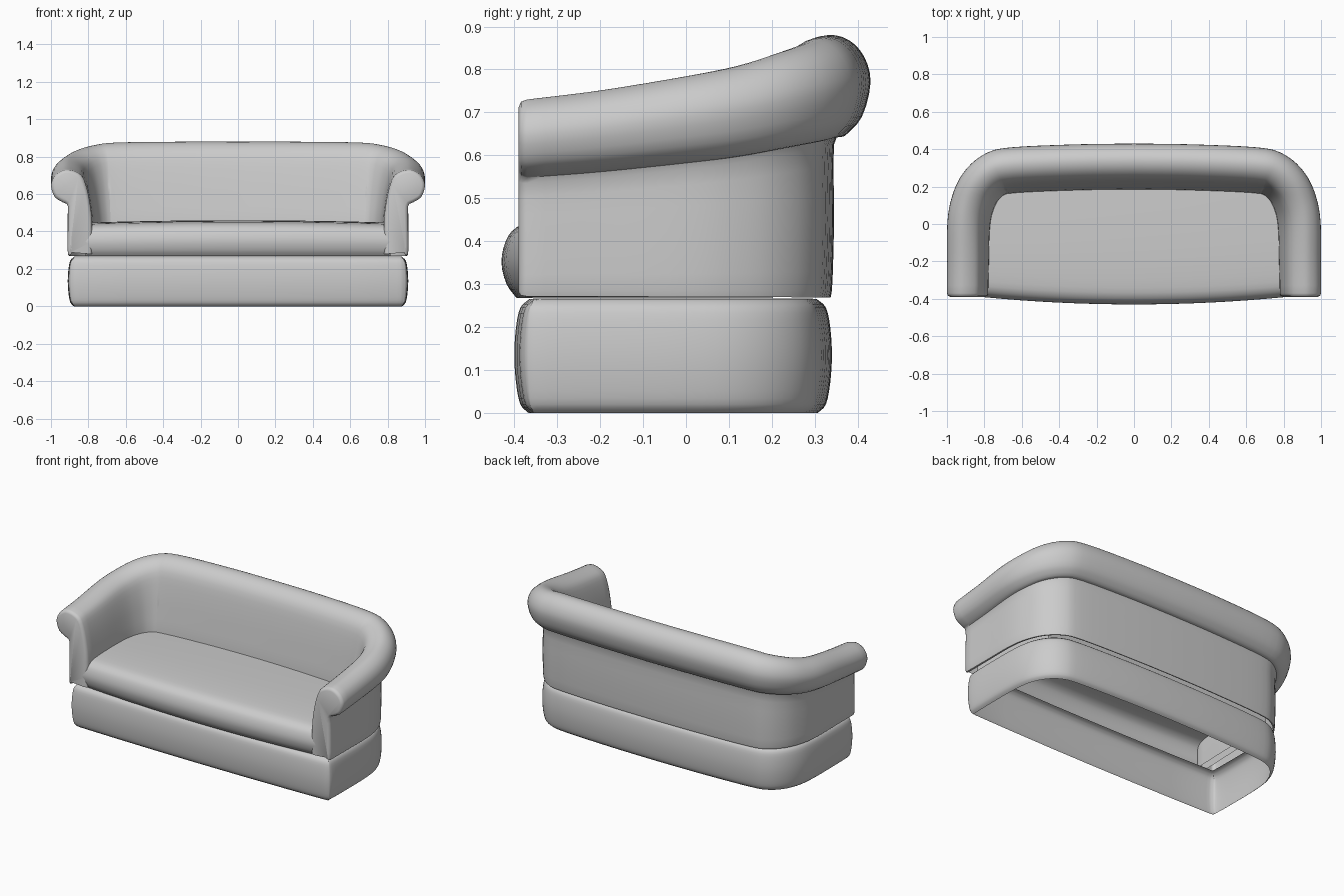
import bpy, bmesh
from mathutils import Vector

if "Cube" in bpy.data.objects:
    bpy.data.objects.remove(bpy.data.objects["Cube"])


def spline(pts, n):
    """Catmull-Rom resampling of an open point list."""
    p = [Vector(q) for q in pts]
    p = [2 * p[0] - p[1]] + p + [2 * p[-1] - p[-2]]
    out = []
    for i in range(1, len(p) - 2):
        a, b, c, d = p[i - 1:i + 3]
        for k in range(n):
            t = k / n
            out.append(0.5 * (2 * b + (c - a) * t + (2 * a - 5 * b + 4 * c - d) * t * t
                              + (3 * b - a - 3 * c + d) * t ** 3))
    return out + [p[-2]]


def normals(pts, closed=False):
    """Right-hand normals of a 2D polyline."""
    n, res = len(pts), []
    for i in range(n):
        a = pts[(i - 1) % n] if closed or i > 0 else pts[0]
        b = pts[(i + 1) % n] if closed or i < n - 1 else pts[-1]
        d = (b - a).normalized()
        res.append(Vector((d.y, -d.x)))
    return res


def loft(name, rings, closed=False, caps=False):
    """Skin a list of rings; closed joins each ring into a loop."""
    bm = bmesh.new()
    vs = [[bm.verts.new(p) for p in r] for r in rings]
    n = len(rings[0])
    for a, b in zip(vs, vs[1:]):
        for i in range(n if closed else n - 1):
            j = (i + 1) % n
            bm.faces.new((a[i], a[j], b[j], b[i]))
    if caps:
        bm.faces.new(vs[0])
        bm.faces.new(vs[-1][::-1])
    bmesh.ops.recalc_face_normals(bm, faces=bm.faces)
    me = bpy.data.meshes.new(name)
    bm.to_mesh(me)
    bm.free()
    ob = bpy.data.objects.new(name, me)
    bpy.context.collection.objects.link(ob)
    bpy.ops.object.select_all(action='DESELECT')
    bpy.context.view_layer.objects.active = ob
    ob.select_set(True)
    bpy.ops.object.shade_smooth_by_angle(angle=0.8)
    return ob


def mirror_path(half):
    """Right half ending on x = 0 -> full path from right to left."""
    return half + [Vector((-p.x, p.y)) for p in reversed(half[:-1])]


# Skirt: bulging hollow band, open at the bottom
half = spline([(0.85, -0.388), (0.885, -0.38), (0.905, -0.35), (0.91, -0.2), (0.908, 0.0),
               (0.89, 0.13), (0.84, 0.23), (0.76, 0.295), (0.64, 0.32), (0.3, 0.336), (0, 0.34)], 4)
outline = mirror_path(half) + [Vector((x, -0.4 + 0.012 * (x / 0.85) ** 2))
                               for x in (-0.6, -0.3, 0, 0.3, 0.6)]
nrm = normals(outline, True)
bulge = spline([(-0.033, 0), (-0.014, 0.02), (-0.004, 0.07), (0, 0.135),
                (-0.004, 0.2), (-0.014, 0.245), (-0.035, 0.265)], 3)
bulge.append(Vector((-0.055, 0.267)))
loft("skirt", [[(p.x + n.x * b.x, p.y + n.y * b.x, b.y) for p, n in zip(outline, nrm)]
               for b in bulge], closed=True)

# Back and arms: rolled section swept round a U, blending arm into back
arm = spline([(-0.015, 0.27), (0, 0.285), (0, 0.42), (0, 0.535), (0.025, 0.555), (0.07, 0.585),
              (0.09, 0.645), (0.072, 0.695), (0.035, 0.723), (0, 0.73), (-0.045, 0.718),
              (-0.08, 0.69), (-0.105, 0.62), (-0.122, 0.53), (-0.13, 0.44), (-0.13, 0.28)], 3)
back = spline([(-0.015, 0.27), (-0.005, 0.285), (0, 0.45), (0, 0.625), (0.025, 0.645), (0.065, 0.69),
               (0.085, 0.77), (0.07, 0.83), (0.035, 0.868), (-0.01, 0.88), (-0.06, 0.862),
               (-0.10, 0.81), (-0.125, 0.7), (-0.145, 0.57), (-0.16, 0.45), (-0.165, 0.28)], 3)
stations = spline([(0.91, -0.37, 0), (0.91, -0.2, 0.14), (0.91, 0.0, 0.36), (0.89, 0.12, 0.52),
                   (0.845, 0.22, 0.72), (0.765, 0.295, 0.88), (0.65, 0.325, 0.97),
                   (0.3, 0.341, 1), (0, 0.345, 1)], 4)
path = mirror_path([s.xy for s in stations])
blend = [s.z for s in stations]
blend += blend[-2::-1]
pn = normals(path)


def section(sec, p, n):
    return [(p.x + n.x * s.x, p.y + n.y * s.x, s.y) for s in sec]


rings = [section([a.lerp(b, t) for a, b in zip(arm, back)], p, n)
         for p, n, t in zip(path, pn, blend)]
# Rounded front edges of the arms
an = normals(arm)
for inset, fwd in ((0.005, 0.014), (0.018, 0.02)):
    sec = [a - n * inset for a, n in zip(arm, an)]
    off = Vector((0, -fwd))
    rings.insert(0, section(sec, path[0] + off, Vector((1, 0))))
    rings.append(section(sec, path[-1] + off, Vector((-1, 0))))
loft("back_and_arms", rings, caps=True)

# Seat: cushion with rolled, slightly bowed front, open underneath
seat = spline([(0.035, 0.268), (0.012, 0.30), (0, 0.35), (0.01, 0.40), (0.035, 0.432),
               (0.09, 0.45), (0.25, 0.459), (0.45, 0.459), (0.63, 0.455)], 3)
rows = []
for i in range(-8, 9):
    f = i / 8
    w = f * f
    row = [(f * (0.815 - 0.05 * max(0, s.x - 0.2)), -0.43 + 0.04 * w + s.x * (1 - 0.06 * w),
            s.y - 0.012 * w * (s.y - 0.268) / 0.19) for s in seat]
    row.append((row[-1][0], row[-1][1], 0.268))
    rows.append(row)
loft("seat", rows, caps=True)
